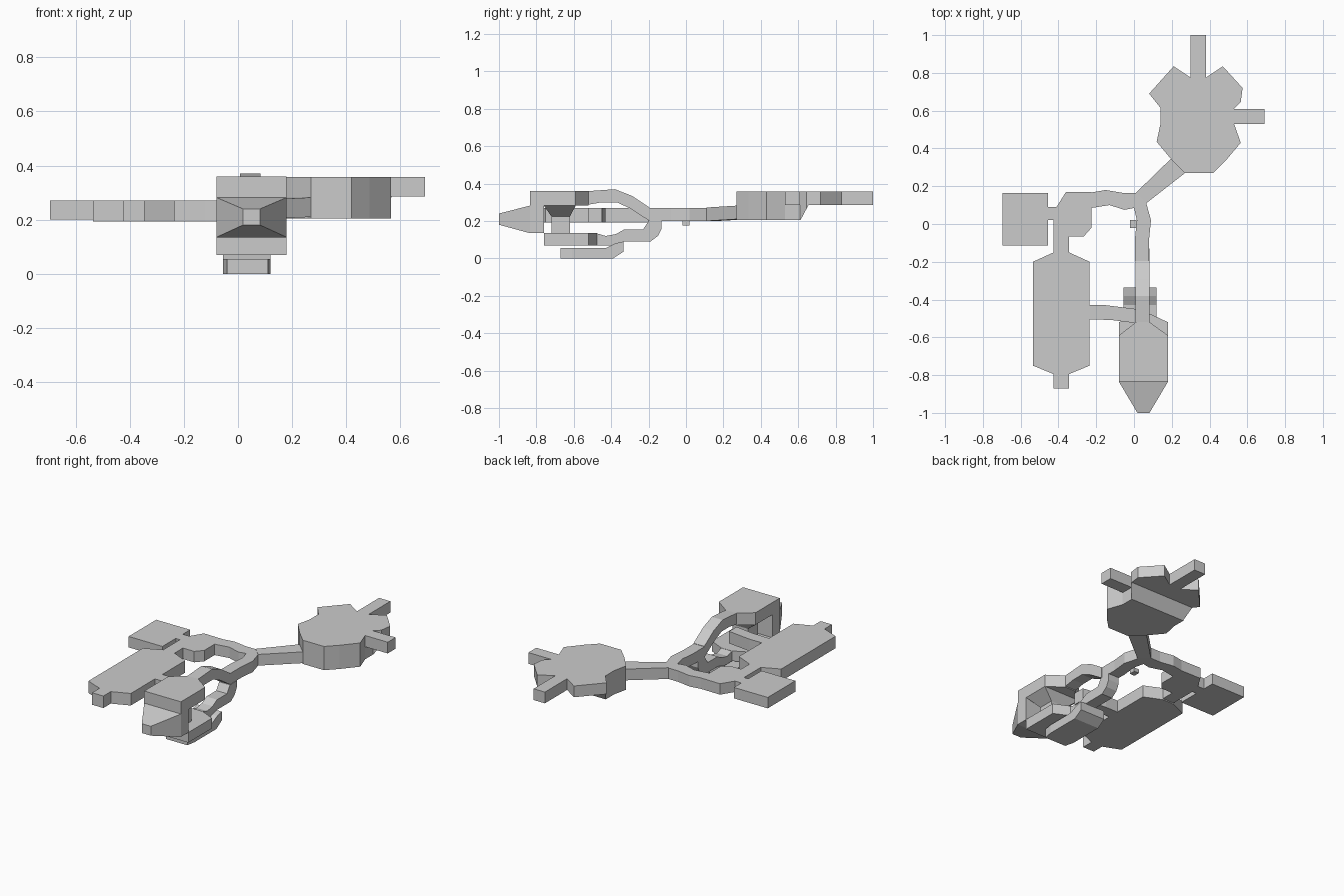
import bpy, bmesh
from mathutils import Vector


def finish(name, bm):
    bmesh.ops.remove_doubles(bm, verts=bm.verts, dist=1e-5)
    bmesh.ops.recalc_face_normals(bm, faces=bm.faces)
    me = bpy.data.meshes.new(name)
    bm.to_mesh(me)
    bm.free()
    ob = bpy.data.objects.new(name, me)
    bpy.context.collection.objects.link(ob)
    return ob


def loft_bm(a, b):
    """Closed solid between two matching rings of 3D points."""
    bm = bmesh.new()
    va = [bm.verts.new(p) for p in a]
    vb = [bm.verts.new(p) for p in b]
    n = len(va)
    bm.faces.new(va)
    bm.faces.new(vb[::-1])
    for i in range(n):
        j = (i + 1) % n
        bm.faces.new((va[i], va[j], vb[j], vb[i]))
    return bm


def loft(name, a, b):
    return finish(name, loft_bm(a, b))


def plan(name, pts, z0, z1):
    return loft(name, [(x, y, z0) for x, y in pts], [(x, y, z1) for x, y in pts])


def side(name, pts, x0, x1):
    return loft(name, [(x0, y, z) for y, z in pts], [(x1, y, z) for y, z in pts])


def rect(x0, x1, y0, y1):
    return [(x0, y0), (x1, y0), (x1, y1), (x0, y1)]


def box(name, x0, x1, y0, y1, z0, z1):
    return plan(name, rect(x0, x1, y0, y1), z0, z1)


# Large back room: its floor steps up along a ramp towards the back
room = [(.27, .27), (.42, .27), (.485, .335), (.565, .43), (.53, .53), (.53, .61), (.565, .645),
        (.575, .72), (.47, .835), (.38, .775), (.38, 1), (.3, 1), (.3, .775), (.21, .835),
        (.08, .69), (.14, .615), (.14, .53), (.12, .435), (.195, .345)]
bm = loft_bm([(x, y, .205) for x, y in room], [(x, y, .357) for x, y in room])
for y in (.612, .655):
    bmesh.ops.bisect_plane(bm, geom=bm.verts[:] + bm.edges[:] + bm.faces[:],
                           plane_co=Vector((0, y, 0)), plane_no=Vector((0, 1, 0)))
for v in bm.verts:
    if v.co.z < .3:
        t = min(max((v.co.y - .612) / .043, 0), 1)
        v.co.z = .205 + t * .08
finish("back_room", bm)
box("back_room_side_exit", .53, .69, .53, .61, .285, .357)

# Sloping passage from junction to back room
lower = [(.01, .165, .2), (.195, .345, .21), (.27, .27, .21), (.065, .11, .2)]
loft("back_passage", lower, [(x, y, z + .072) for x, y, z in lower])

# Junction with its west and south branches
plan("junction_passages",
     [(.065, .11), (.09, .02), (.08, -.08), (.08, -.195), (.005, -.195), (.005, -.08), (.015, .02),
      (0, .085), (-.05, .075), (-.13, .1), (-.225, .085), (-.225, -.02), (-.265, -.065),
      (-.345, -.065), (-.345, -.15), (-.425, -.15), (-.425, .02), (-.455, .02), (-.455, .09),
      (-.41, .09), (-.36, .17), (-.22, .168), (-.15, .18), (-.06, .165), (.01, .165)], .2, .27)
box("junction_pit", -.02, .015, -.02, .02, .175, .2)

# West side rooms
box("west_room", -.695, -.455, -.115, .165, .2, .27)
plan("long_room",
     [(-.425, -.15), (-.535, -.2), (-.535, -.75), (-.425, -.795), (-.425, -.87), (-.345, -.87),
      (-.345, -.795), (-.235, -.75), (-.235, -.505), (-.12, -.508), (.01, -.525), (.01, -.45),
      (-.15, -.43), (-.235, -.43), (-.235, -.2), (-.345, -.15)], .193, .27)

# Rising and falling passages to the front room
side("upper_passage",
     [(-.195, .2), (-.195, .272), (-.29, .335), (-.38, .37), (-.52, .36),
      (-.52, .288), (-.45, .3), (-.37, .3), (-.3, .268)], .007, .083)
side("lower_passage",
     [(-.13, .2), (-.13, .16), (-.15, .12), (-.19, .09), (-.33, .09), (-.38, .07), (-.48, .07),
      (-.48, .135), (-.43, .12), (-.375, .13), (-.33, .155), (-.23, .155), (-.2, .2)], .007, .083)

# Front room: upper floor, lower floor, front wall
plan("front_room_upper",
     [(.01, -.52), (-.08, -.59), (-.08, -.835), (.18, -.835), (.18, -.59), (.083, -.52)], .282, .36)
plan("front_room_lower",
     [(-.08, -.76), (.18, -.76), (.18, -.52), (.083, -.475), (.01, -.475), (-.08, -.52)], .07, .135)
box("front_room_wall", -.08, .18, -.835, -.76, .135, .282)

# Tapered nose at the front
loft("front_nose",
     [(-.08, -.835, .135), (.18, -.835, .135), (.18, -.835, .282), (-.08, -.835, .282)],
     [(.018, -1, .18), (.082, -1, .18), (.082, -1, .24), (.018, -1, .24)])

# Funnel and shaft between the two floors
loft("room_funnel", [(x, y, .282) for x, y in rect(-.08, .18, -.76, -.59)],
     [(x, y, .225) for x, y in rect(-.005, .105, -.72, -.62)])
box("room_shaft", -.005, .105, -.72, -.62, .135, .225)

# Lowest chamber
side("low_chamber",
     [(-.61, 0), (-.39, 0), (-.335, .035), (-.335, .09), (-.38, .08), (-.43, .055), (-.61, .055)],
     -.055, .12)
plan("low_chamber_end", [(-.055, -.61), (-.04, -.67), (.11, -.67), (.12, -.61)], 0, .055)
